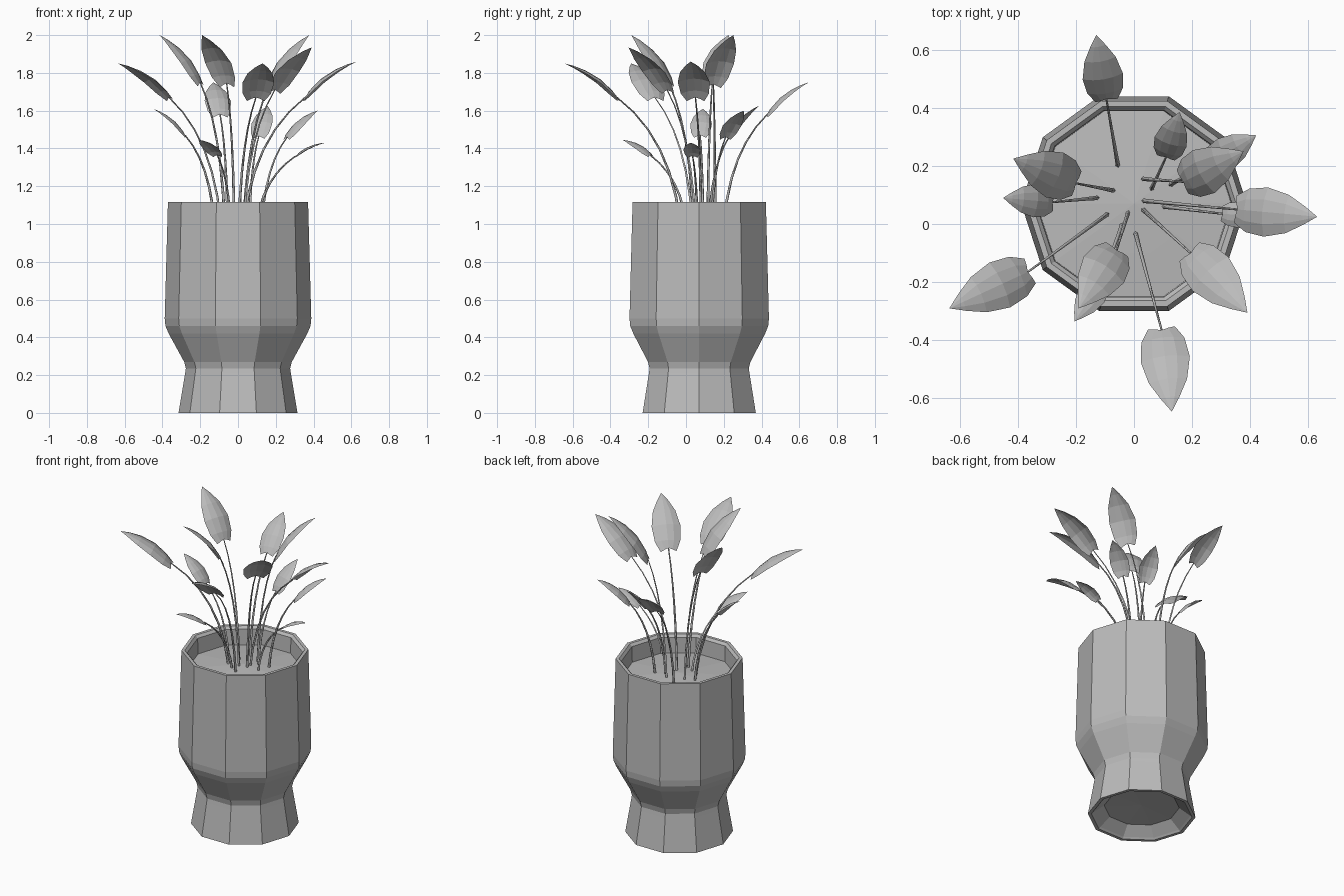
import bpy, bmesh, math
from mathutils import Vector

cube = bpy.data.objects.get("Cube")
if cube:
    bpy.data.objects.remove(cube, do_unlink=True)

SIDES = 10
POT_Y = 0.07
SOIL_Z = 1.0

grey = bpy.data.materials.new("plain grey")
grey.use_nodes = True
grey.diffuse_color = (0.5, 0.5, 0.5, 1)
grey.node_tree.nodes["Principled BSDF"].inputs["Base Color"].default_value = grey.diffuse_color


def link(name, data):
    obj = bpy.data.objects.new(name, data)
    data.materials.append(grey)
    bpy.context.collection.objects.link(obj)
    return obj


def mesh_from(name, bm):
    mesh = bpy.data.meshes.new(name)
    bm.to_mesh(mesh)
    bm.free()
    return link(name, mesh)


def lathe(name, profile):
    """Turn (radius, height) points round the pot axis; a zero radius closes a fan."""
    bm = bmesh.new()
    rings = []
    for r, z in profile:
        count = SIDES if r else 1
        angles = [math.tau * i / SIDES for i in range(count)]
        rings.append([bm.verts.new((r * math.cos(a), POT_Y + r * math.sin(a), z))
                      for a in angles])
    for low, high in zip(rings, rings[1:]):
        for i in range(SIDES):
            j = (i + 1) % SIDES
            quad = [low[i % len(low)], low[j % len(low)],
                    high[j % len(high)], high[i % len(high)]]
            bm.faces.new(list(dict.fromkeys(quad)))
    return mesh_from(name, bm)


# Pot: recessed foot, waist, belly, straight wall and stepped rim
lathe("pot", [(0, 0.07), (0.22, 0.06), (0.285, 0.01), (0.295, 0), (0.315, 0),
              (0.28, 0.21), (0.276, 0.235), (0.285, 0.27),
              (0.367, 0.42), (0.384, 0.46), (0.388, 0.5),
              (0.371, 1.116), (0.351, 1.116), (0.337, 1.1), (0.333, 0.96)])

# Soil: low mound inside the rim
lathe("soil", [(0.335, SOIL_Z), (0.18, SOIL_Z + 0.012), (0, SOIL_Z + 0.025)])


def leaf(name, base, tip, width):
    """Arched pointed blade with a raised midrib and drooping edges."""
    along = tip - base
    length = along.length
    side = along.cross(Vector((0, 0, 1))).normalized()
    up = side.cross(along).normalized()
    # share of length, share of half width, arch
    stations = [(0, 0.55, 0), (0.12, 0.88, 0.05), (0.38, 1, 0.1),
                (0.65, 0.78, 0.09), (0.85, 0.38, 0.05)]
    bm = bmesh.new()
    rows = []
    for t, w, arch in stations:
        row = []
        for s in (-1, -0.5, 0, 0.5, 1):
            notch = 0.05 * abs(s) if t == 0 else 0
            lift = arch * length - 0.13 * width * w * s * s
            row.append(bm.verts.new(base + along * (t - notch)
                                    + side * (s * w * width / 2) + up * lift))
        rows.append(row)
    for a, b in zip(rows, rows[1:]):
        for i in range(4):
            bm.faces.new((a[i], a[i + 1], b[i + 1], b[i]))
    point = bm.verts.new(tip)
    for i in range(4):
        bm.faces.new((rows[-1][i], rows[-1][i + 1], point))
    mesh_from(name, bm)


def stem(name, root, end):
    """Thin tapering stalk that leaves the soil steeply and bends outward."""
    bend = root.lerp(end, 0.15)
    bend.z = root.z + 0.68 * (end.z - root.z)
    curve = bpy.data.curves.new(name, "CURVE")
    curve.dimensions = "3D"
    curve.bevel_depth = 0.005
    curve.bevel_resolution = 0
    curve.use_fill_caps = True
    line = curve.splines.new("POLY")
    line.points.add(6)
    for i, p in enumerate(line.points):
        t = i / 6
        p.co = (*root.lerp(bend, t).lerp(bend.lerp(end, t), t), 1)
        p.radius = 1.6 - 0.9 * t
    link(name, curve)


# Plants: root (x, y), leaf base, leaf tip, leaf width
plants = {
    "back": ((-0.055, 0.2), (-0.095, 0.43, 1.58), (-0.13, 0.65, 1.75), 0.14),
    "back_small": ((0.06, 0.12), (0.11, 0.23, 1.465), (0.157, 0.385, 1.625), 0.115),
    "back_left_tall": ((0.03, 0.155), (0.17, 0.145, 1.74), (0.377, 0.25, 2.0), 0.165),
    "back_left_small": ((0.125, 0.135), (0.26, 0.21, 1.46), (0.42, 0.305, 1.6), 0.115),
    "front_left": ((0.03, 0.05), (0.195, -0.1, 1.71), (0.39, -0.305, 1.935), 0.17),
    "front_tall": ((-0.02, 0.04), (-0.06, -0.09, 1.745), (-0.19, -0.29, 2.0), 0.165),
    "back_right_tall": ((-0.07, 0.115), (-0.2, 0.14, 1.75), (-0.415, 0.225, 2.0), 0.165),
    "front_low": ((-0.04, 0.0), (-0.11, -0.19, 1.365), (-0.205, -0.335, 1.445), 0.1),
    "right_small": ((-0.125, 0.09), (-0.28, 0.075, 1.47), (-0.45, 0.09, 1.61), 0.115),
    "front_right": ((-0.09, 0.035), (-0.365, -0.165, 1.67), (-0.635, -0.29, 1.85), 0.17),
    "front": ((0.005, -0.03), (0.095, -0.365, 1.67), (0.13, -0.645, 1.85), 0.17),
    "left": ((0.03, 0.08), (0.355, 0.05, 1.67), (0.63, 0.025, 1.86), 0.17),
    "left_low": ((0.1, 0.06), (0.305, 0.035, 1.36), (0.465, 0.025, 1.43), 0.09),
}
for name, (root, base, tip, width) in plants.items():
    stem(name + "_stem", Vector((*root, SOIL_Z)), Vector(base))
    leaf(name + "_leaf", Vector(base), Vector(tip), width)
